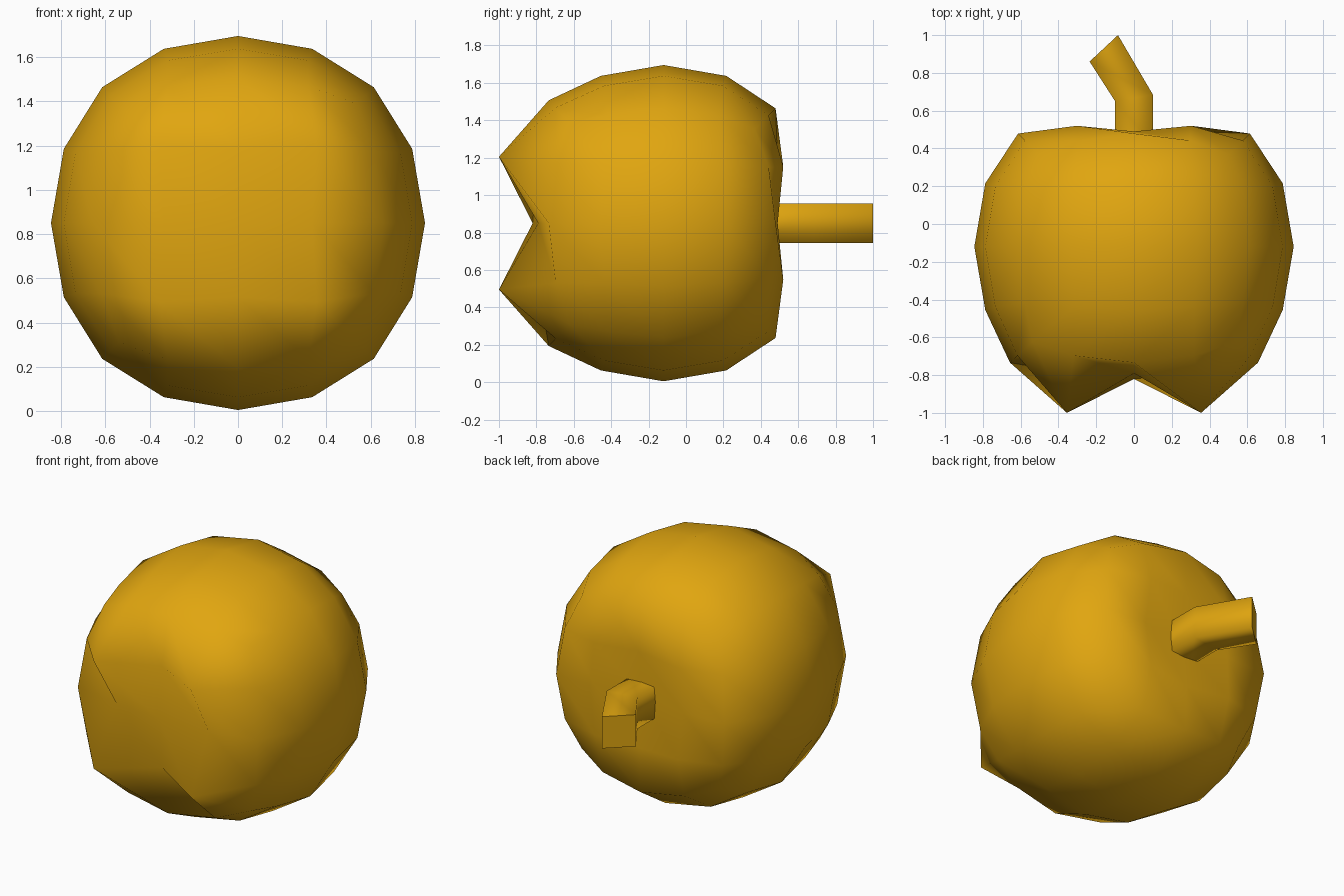
import bpy, bmesh
from mathutils import Vector

if "Cube" in bpy.data.objects:
    bpy.data.objects.remove(bpy.data.objects["Cube"])

mat = bpy.data.materials.new("golden_skin")
mat.diffuse_color = (0.75, 0.38, 0.005, 1)
mat.use_nodes = True
mat.node_tree.nodes["Principled BSDF"].inputs["Base Color"].default_value = mat.diffuse_color
CENTRE = Vector((0, -0.12, 0.85))

# Fruit body: a rounded cube, pressed in at the stem and lobed at the front
bpy.ops.mesh.primitive_cube_add(size=2)
body = bpy.context.object
body.name = "fruit_body"
sub = body.modifiers.new("round", 'SUBSURF')
sub.levels = 2
bpy.ops.object.modifier_apply(modifier=sub.name)

# depth by (vertex kind): 0 = cap centre, 1 = mid side, 2 = mid diagonal
STEM_DEPTH = (0.45, 0.49, 0.52)
LOBE_DEPTH = (-0.82, -0.79, -1.0)
for v in body.data.vertices:
    p = v.co * 1.007
    kind = (abs(p.x) > 0.1) + (abs(p.z) > 0.1)
    co = p + CENTRE
    if p.y > 0.65:
        co.y = STEM_DEPTH[kind]
        co.x, co.z = p.x * 0.95, p.z * 0.95 + CENTRE.z
    elif p.y < -0.65:
        co.y = LOBE_DEPTH[kind]
        if kind == 2:
            co.x = 0.355 if p.x > 0 else -0.355
            co.z = CENTRE.z + (0.355 if p.z > 0 else -0.355)
    elif p.y < -0.45:
        co.x, co.z = p.x * 1.07, p.z * 1.07 + CENTRE.z
    elif p.y > 0.45:
        co.y -= 0.015
    v.co = co
body.data.materials.append(mat)
body.data.polygons.foreach_set("use_smooth", [True] * len(body.data.polygons))

# Stem: bent square bar, sections given as left and right points (x, y)
bm = bmesh.new()
sections = [((-0.1, 0.42), (0.1, 0.42)),
            ((-0.1, 0.65), (0.1, 0.685)),
            ((-0.235, 0.86), (-0.085, 1.0))]
rings = []
for (lx, ly), (rx, ry) in sections:
    rings.append([bm.verts.new((x, y, 0.85 + dz)) for x, y, dz in
                  ((lx, ly, -0.105), (rx, ry, -0.105), (rx, ry, 0.105), (lx, ly, 0.105))])
for a, b in zip(rings, rings[1:]):
    for i in range(4):
        j = (i + 1) % 4
        bm.faces.new((a[i], a[j], b[j], b[i])).smooth = True
bm.faces.new(rings[0])
bm.faces.new(rings[-1])
bmesh.ops.recalc_face_normals(bm, faces=bm.faces)
mesh = bpy.data.meshes.new("stem")
bm.to_mesh(mesh)
bm.free()
stem = bpy.data.objects.new("stem", mesh)
bpy.context.collection.objects.link(stem)
mesh.materials.append(mat)
